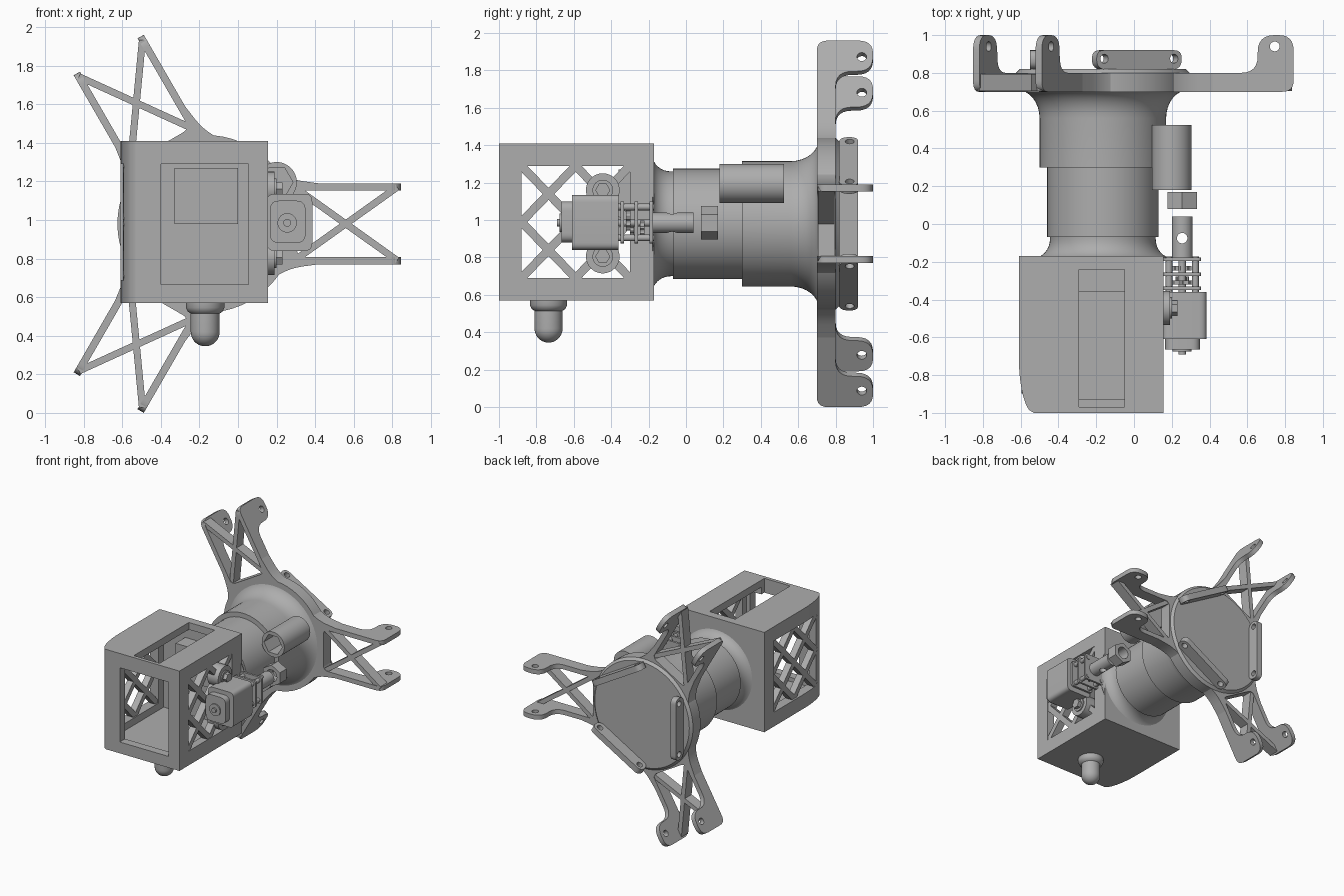
import bpy, bmesh
from math import sin, cos, pi, radians
from mathutils import Vector

if "Cube" in bpy.data.objects:
    bpy.data.objects.remove(bpy.data.objects["Cube"])

grey = bpy.data.materials.new("plain_grey")
grey.use_nodes = True
grey.diffuse_color = (0.42, 0.42, 0.42, 1)
grey.node_tree.nodes["Principled BSDF"].inputs["Base Color"].default_value = (0.42, 0.42, 0.42, 1)
parts = []
HUB = (-0.165, 0, 0.98)      # axis of the round body
GEAR = (0.255, 0, 0.985)     # axis of the motor and its shaft


def place(axis, u, v, a):
    return {"x": (a, u, v), "y": (u, a, v), "z": (u, v, a)}[axis]


def finish(name, bm, loc=(0, 0, 0)):
    bmesh.ops.recalc_face_normals(bm, faces=bm.faces)
    me = bpy.data.meshes.new(name)
    bm.to_mesh(me)
    bm.free()
    me.materials.append(grey)
    ob = bpy.data.objects.new(name, me)
    ob.location = loc
    bpy.context.collection.objects.link(ob)
    parts.append(ob)
    return ob


def prism(name, pts, axis, a0, a1, loc=(0, 0, 0)):
    """Extrude a 2D outline along an axis."""
    bm = bmesh.new()
    ends = [[bm.verts.new(place(axis, u, v, a)) for u, v in pts] for a in (a0, a1)]
    bm.faces.new(ends[0])
    bm.faces.new(ends[1])
    for i in range(len(pts)):
        j = (i + 1) % len(pts)
        bm.faces.new((ends[0][i], ends[0][j], ends[1][j], ends[1][i]))
    return finish(name, bm, loc)


def box(name, x, y, z):
    return prism(name, [(x[0], y[0]), (x[1], y[0]), (x[1], y[1]), (x[0], y[1])], "z", *z)


def ngon(r, n, cu=0, cv=0, turn=0):
    return [(cu + r * cos(turn + 2 * pi * i / n), cv + r * sin(turn + 2 * pi * i / n)) for i in range(n)]


def rounded(pts, steps=6):
    """Outline from (u, v, corner size) points."""
    out = []
    for i, (u, v, d) in enumerate(pts):
        p = Vector((u, v))
        if not d:
            out.append((u, v))
            continue
        a, b = (p + (Vector(q[:2]) - p).normalized() * d for q in (pts[i - 1], pts[(i + 1) % len(pts)]))
        for k in range(steps + 1):
            t = k / steps
            out.append(tuple(a * (1 - t) ** 2 + p * 2 * t * (1 - t) + b * t * t))
    return out


def rounded_rect(u, v, d):
    return rounded([(u[0], v[0], d), (u[1], v[0], d), (u[1], v[1], d), (u[0], v[1], d)])


def lathe(name, profile, axis, loc, n=64):
    """Revolve (radius, height) points about an axis."""
    bm = bmesh.new()
    rings = [[bm.verts.new(place(axis, u, v, h)) for u, v in ngon(r, n)] for r, h in profile]
    bm.faces.new(rings[0])
    bm.faces.new(rings[-1])
    for a, b in zip(rings, rings[1:]):
        for i in range(n):
            j = (i + 1) % n
            bm.faces.new((a[i], a[j], b[j], b[i]))
    return finish(name, bm, loc)


def beam(name, p, q, width, axis, a0, a1):
    p, q = Vector(p), Vector(q)
    s = (q - p).normalized().orthogonal() * width / 2
    return prism(name, [tuple(w) for w in (p + s, q + s, q - s, p - s)], axis, a0, a1)


def cut(ob, *cutters):
    for c in cutters:
        mod = ob.modifiers.new("cut", "BOOLEAN")
        mod.operation, mod.solver, mod.object = "DIFFERENCE", "EXACT", c
        bpy.context.view_layer.objects.active = ob
        bpy.ops.object.modifier_apply(modifier=mod.name)
        parts.remove(c)
        bpy.data.objects.remove(c)
    return ob


def spin(obs, angles):
    """Copy hub-centred parts around the hub axis."""
    for ob in obs:
        for k, deg in enumerate(angles):
            c = ob if k == 0 else ob.copy()
            if k:
                bpy.context.collection.objects.link(c)
                parts.append(c)
            c.location = HUB
            c.rotation_euler = (0, -radians(deg), 0)


# Housing: hollow case with one curved corner, open at front, top and sides
SIDE_Y, SIDE_Z = (-0.88, -0.30), (0.69, 1.29)
curve = [(-0.61 + 0.08 * (1 - cos(t)), -0.7 - 0.3 * sin(t)) for t in [i * pi / 20 for i in range(9)]]
housing = prism("housing", curve + [(-0.53, -1), (0.155, -1), (0.155, -0.17), (-0.61, -0.17)], "z", 0.57, 1.41)
cut(housing,
    box("cavity", (-0.53, 0.09), (-0.93, -0.23), (0.63, 1.35)),
    box("front_opening", (-0.40, 0.055), (-1.1, -0.9), (0.665, 1.29)),
    box("top_opening", (-0.29, -0.05), (-0.97, -0.24), (1.2, 1.5)),
    box("side_openings", (-0.8, 0.3), SIDE_Y, SIDE_Z))
box("inner_block", (-0.33, 0), (-0.36, -0.2), (0.98, 1.27))

# Diagonal lattice filling both side openings
my, mz = sum(SIDE_Y) / 2, sum(SIDE_Z) / 2
for label, x0, x1 in (("right", -0.595, -0.54), ("left", 0.09, 0.15)):
    for ya, yb in ((SIDE_Y[0], my), (my, SIDE_Y[1])):
        for za, zb in ((SIDE_Z[0], mz), (mz, SIDE_Z[1])):
            beam(label + "_lattice", (ya, za), (yb, zb), 0.045, "x", x0, x1)
            beam(label + "_lattice", (ya, zb), (yb, za), 0.045, "x", x0, x1)

# Domed knob under the housing
dome = [(0.075 * cos(t), 0.42 - 0.075 * sin(t)) for t in [i * pi / 18 for i in range(9)]]
lathe("bottom_knob", [(0.1, 0.58), (0.1, 0.545), (0.09, 0.525), (0.075, 0.515)] + dome, "z", (-0.17, -0.735, 0), 40)

# Round body with flares at both ends
flare = [i * pi / 16 for i in range(9)]
front_flare = [(0.37 - 0.09 * sin(t), -0.08 - 0.1 * cos(t)) for t in flare]
back_flare = [(0.455 - 0.12 * cos(t), 0.56 + 0.15 * sin(t)) for t in flare]
lathe("body_barrel", front_flare + [(0.28, -0.07), (0.295, -0.07), (0.295, 0.3), (0.335, 0.3)] + back_flare, "y", HUB)
lathe("hub_plate", [(0.46, 0.7), (0.46, 0.8), (0.44, 0.82)], "y", HUB)

# Three braced arms, each ending in two drilled tabs
gusset = rounded([(0.2, -0.41, 0), (0.4, -0.235, 0.1), (0.58, -0.21, 0), (0.47, -0.16, 0.03),
                  (0.47, 0.16, 0.03), (0.58, 0.21, 0), (0.4, 0.235, 0.1), (0.2, 0.41, 0)])
arm = [prism("arm_root", gusset, "y", 0.7, 0.8)]
rail = rounded([(0.42, 0.7, 0), (1.01, 0.7, 0.06), (1.01, 1, 0.08), (0.82, 1, 0.09), (0.82, 0.8, 0.09), (0.42, 0.8, 0)])
for s in (-1, 1):
    tab = prism("arm_rail", rail, "z", s * 0.172, s * 0.21)
    arm.append(cut(tab, prism("hole", ngon(0.026, 20, 0.91, 0.94), "z", -0.3, 0.3)))
    arm.append(beam("arm_brace", (0.45, -s * 0.195), (0.99, s * 0.19), 0.036, "y", 0.705, 0.795))
spin(arm, (0, 120, 240))

# Three drilled link bars on the back, between the arms
bar = rounded([(0.8, -0.15, 0), (0.83, -0.26, 0.04), (0.92, -0.26, 0.045), (0.92, -0.15, 0),
               (0.92, 0.15, 0), (0.92, 0.26, 0.045), (0.83, 0.26, 0.04), (0.8, 0.15, 0)])
link = prism("link_bar", bar, "x", 0.335, 0.385)
cut(link, *[prism("hole", ngon(0.024, 20, 0.875, t), "x", 0.2, 0.5) for t in (-0.213, 0.213)])
spin([link], (60, 180, 300))

# Socket tube beside the barrel with a hexagonal bore
tube = lathe("socket_tube", [(0.105, 0.18), (0.105, 0.525)], "y", (0.2, 0, 1.195), 48)
cut(tube, prism("hex_bore", ngon(0.085, 6, 0.2, 1.195), "y", 0.1, 0.42))

# Hexagonal nut and drilled shaft
nut = prism("hex_nut", ngon(0.09, 6, turn=pi / 2), "y", 0.08, 0.17, GEAR)
cut(nut, prism("bore", ngon(0.05, 32, GEAR[0], GEAR[2]), "y", 0, 0.3))
shaft = lathe("drive_shaft", [(0.055, -0.18), (0.055, 0.04)], "y", GEAR, 40)
cut(shaft, prism("pin_hole", ngon(0.028, 20, GEAR[0], -0.075), "z", 0.8, 1.2))

# Motor block with end cap and terminal
prism("motor_block", rounded_rect((0.15, 0.385), (0.84, 1.135), 0.04), "y", -0.61, -0.36)
prism("motor_cap", rounded_rect((0.165, 0.35), (0.88, 1.1), 0.05), "y", -0.665, -0.6)
lathe("motor_end", [(0.05, -0.6), (0.05, -0.675), (0.02, -0.675), (0.02, -0.69)], "y", GEAR, 32)

# Gear stage: three plates, corner posts and gears
for y in (-0.35, -0.275, -0.195):
    prism("gear_plate", rounded_rect((0.155, 0.355), (0.875, 1.1), 0.02), "y", y, y + 0.018)
for x in (0.185, 0.325):
    for z in (0.905, 1.07):
        lathe("gear_post", [(0.018, -0.37), (0.018, -0.172)], "y", (x, 0, z), 16)
for y, r, dz in ((-0.32, 0.06, 0.02), (-0.245, 0.05, -0.03), (-0.30, 0.035, -0.05)):
    teeth = [(u * k, v * k) for i, (u, v) in enumerate(ngon(r, 32)) for k in [1 if i % 4 < 2 else 0.82]]
    prism("gear", teeth, "y", y, y + 0.022, (GEAR[0], 0, GEAR[2] + dz))
lathe("gear_axle", [(0.02, -0.37), (0.02, -0.17)], "y", GEAR, 16)

# Mounting bosses with hex bolts
for z in (0.805, 1.16):
    lathe("mount_boss", [(0.09, 0.09), (0.09, 0.19)], "x", (0, -0.445, z), 40)
    lathe("bolt_washer", [(0.055, 0.18), (0.055, 0.2)], "x", (0, -0.445, z), 32)
    prism("mount_bolt", ngon(0.04, 6), "x", 0.18, 0.23, (0, -0.445, z))

# Smooth round faces, keep hard edges
bpy.ops.object.select_all(action="DESELECT")
for ob in parts:
    ob.select_set(True)
bpy.context.view_layer.objects.active = parts[0]
bpy.ops.object.shade_smooth_by_angle(angle=radians(30))
